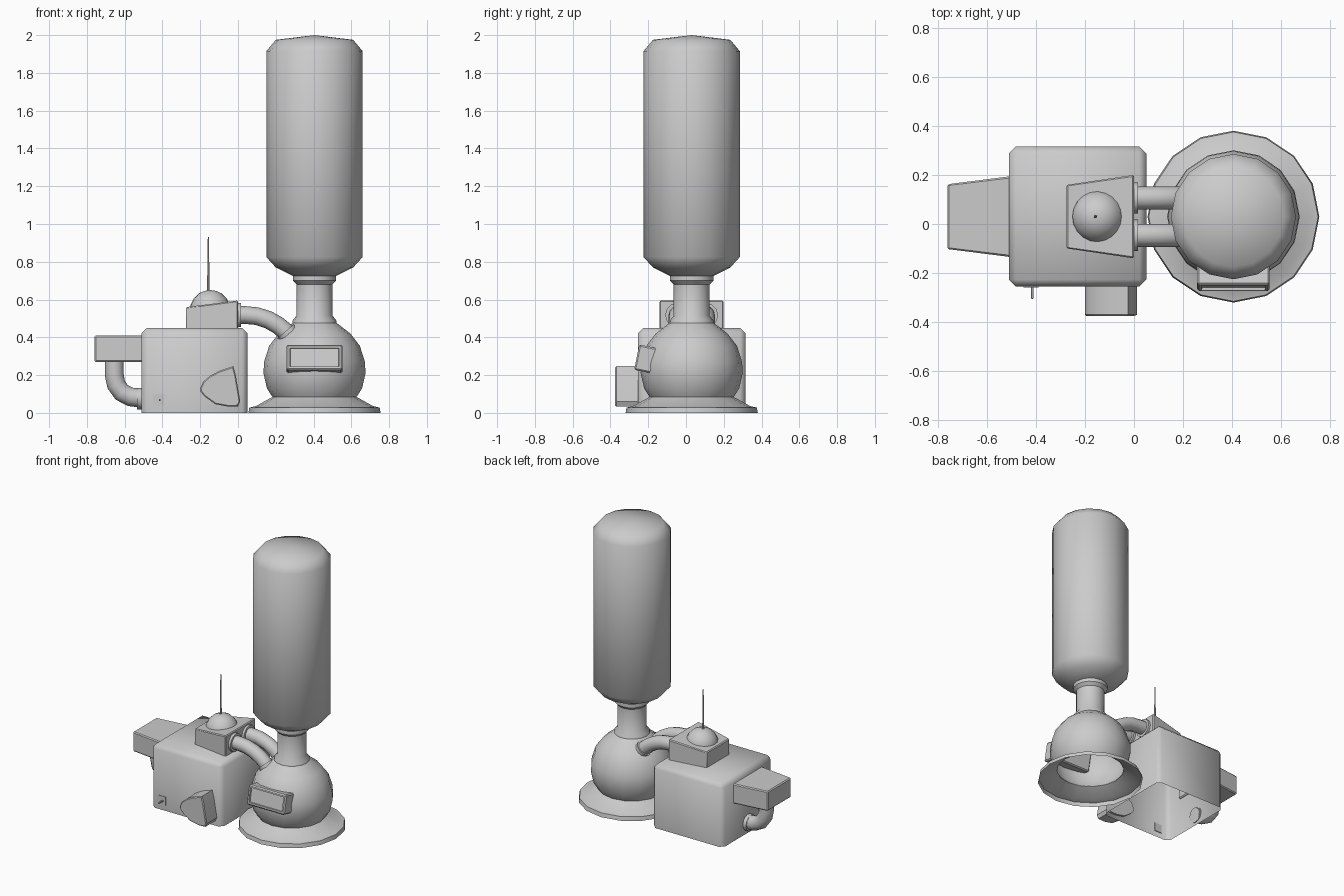
import bpy, bmesh, math
from mathutils import Vector, Matrix

cube = bpy.data.objects.get("Cube")
if cube:
    bpy.data.objects.remove(cube, do_unlink=True)

grey = bpy.data.materials.new("plain grey")
grey.use_nodes = True
GREY = (0.6, 0.6, 0.6, 1)
grey.diffuse_color = GREY
grey.node_tree.nodes["Principled BSDF"].inputs["Base Color"].default_value = GREY

CX, CY = 0.405, 0.03   # tank axis; CY is also the machine's centre line


def finish(name, bm, angle=40):
    """Turn a bmesh into a smooth-shaded object with the grey material."""
    bmesh.ops.recalc_face_normals(bm, faces=bm.faces)
    mesh = bpy.data.meshes.new(name)
    bm.to_mesh(mesh)
    bm.free()
    mesh.materials.append(grey)
    ob = bpy.data.objects.new(name, mesh)
    bpy.context.collection.objects.link(ob)
    bpy.ops.object.select_all(action='DESELECT')
    ob.select_set(True)
    bpy.context.view_layer.objects.active = ob
    bpy.ops.object.shade_smooth_by_angle(angle=math.radians(angle))
    return ob


def lathe(name, profile, x, y, sides=16, angle=40):
    """Revolve (radius, height) points around a vertical axis."""
    bm = bmesh.new()
    vs = [bm.verts.new((r, 0, z)) for r, z in profile]
    es = [bm.edges.new(pair) for pair in zip(vs, vs[1:])]
    bmesh.ops.spin(bm, geom=vs + es, cent=(0, 0, 0), axis=(0, 0, 1),
                   angle=math.tau, steps=sides, use_duplicate=False)
    bmesh.ops.remove_doubles(bm, verts=bm.verts, dist=0.0005)
    bmesh.ops.translate(bm, verts=bm.verts, vec=(x, y, 0))
    return finish(name, bm, angle)


def block(lo, hi, bevel=0.0):
    """Bevelled box as a bmesh."""
    bm = bmesh.new()
    bmesh.ops.create_cube(bm, size=1)
    for v in bm.verts:
        v.co = [(a + b) / 2 + c * (b - a) for a, b, c in zip(lo, hi, v.co)]
    if bevel:
        bmesh.ops.bevel(bm, geom=bm.edges[:], offset=bevel, segments=1, affect='EDGES')
    return bm


def tube(name, points, radius, sides=12):
    """Sweep a circle along points lying in the x-z plane."""
    bm = bmesh.new()
    pts = [Vector(p) for p in points]
    rings = []
    for i, p in enumerate(pts):
        t = (pts[min(i + 1, len(pts) - 1)] - pts[max(i - 1, 0)]).normalized()
        side = Vector((0, 1, 0))
        up = t.cross(side)
        rings.append([bm.verts.new(p + radius * (math.cos(a) * side + math.sin(a) * up))
                      for a in (math.tau * k / sides for k in range(sides))])
    for r1, r2 in zip(rings, rings[1:]):
        for k in range(sides):
            j = (k + 1) % sides
            bm.faces.new((r1[k], r1[j], r2[j], r2[k]))
    bm.faces.new(rings[0])
    bm.faces.new(rings[-1])
    return finish(name, bm, 45)


def path(points, y):
    return [(x, y, z) for x, z in points]


# Tall tank with chamfered shoulders
lathe("tank", [(0, 0.72), (0.115, 0.725), (0.205, 0.77), (0.255, 0.825), (0.255, 1.915),
               (0.205, 1.975), (0, 2.0)], CX, CY, angle=50)

# Neck with a collar at each end
lathe("neck", [(0.115, 0.73), (0.115, 0.70), (0.095, 0.68), (0.095, 0.515),
               (0.115, 0.49), (0.118, 0.465)], CX, CY)

# Hollow bulb, open below
lathe("bulb", [(0.222, 0.083), (0.252, 0.13), (0.27, 0.21), (0.267, 0.27), (0.24, 0.355),
               (0.19, 0.42), (0.115, 0.478)], CX, CY, angle=50)

# Flared foot, open below
lathe("flared_foot", [(0.35, 0.0), (0.345, 0.028), (0.31, 0.036), (0.222, 0.085)], CX, CY)

# Window box on the bulb, leaning back, with a recessed pane
bm = block((-0.148, -0.05, -0.068), (0.148, 0.07, 0.068), 0.008)
front = min(bm.faces, key=lambda f: f.calc_center_median().y)
bmesh.ops.inset_region(bm, faces=[front], thickness=0.014)
bmesh.ops.inset_region(bm, faces=[front], thickness=0.003, depth=-0.012)
bm.transform(Matrix.Translation((CX, -0.212, 0.285)) @ Matrix.Rotation(-0.2, 4, 'X'))
finish("window_box", bm, 30)

# Machine body: chamfered shell, open below
bm = block((-0.51, -0.255, -0.1), (0.05, 0.315, 0.45), 0.028)
bmesh.ops.bisect_plane(bm, geom=bm.verts[:] + bm.edges[:] + bm.faces[:],
                       plane_co=(0, 0, 0), plane_no=(0, 0, 1), clear_inner=True)
finish("machine_body", bm, 50)

# Side hopper, narrowing outwards
bm = block((-0.76, -0.135, 0.27), (-0.50, 0.195, 0.41), 0.007)
for v in bm.verts:
    v.co.y = CY + (v.co.y - CY) * (0.8 + 0.2 * (v.co.x + 0.76) / 0.26)
finish("side_hopper", bm, 30)

# Control head: widens and rises towards the tank
bm = block((-0.275, -0.14, 0.43), (0.0, 0.2, 0.595), 0.006)
for v in bm.verts:
    t = (v.co.x + 0.275) / 0.275
    v.co.y = CY + (v.co.y - CY) * (0.76 + 0.24 * t)
    if v.co.z > 0.5:
        v.co.z -= 0.035 * (1 - t)
finish("control_head", bm, 30)

# Dome and antenna
lathe("dome", [(0.105, 0.555), (0.103, 0.575), (0.088, 0.605), (0.06, 0.633),
               (0.03, 0.646), (0, 0.65)], -0.147, CY, sides=20, angle=60)
lathe("antenna", [(0.007, 0.64), (0.003, 0.93), (0, 0.932)], -0.157, CY, sides=8)

# Twin hoses from control head to bulb, with collars
hose = [(-0.02, 0.518), (0.04, 0.518), (0.1, 0.512), (0.16, 0.493), (0.21, 0.465),
        (0.25, 0.433), (0.29, 0.39)]
for label, y in (("left", CY + 0.076), ("right", CY - 0.076)):
    tube(label + "_hose", path(hose, y), 0.047)
    tube(label + "_hose_head_collar", path([(-0.01, 0.518), (0.016, 0.518)], y), 0.064)
    tube(label + "_hose_bulb_collar", path([(0.252, 0.432), (0.272, 0.409)], y), 0.057)

# Drain pipe from hopper to body, with collar
drain = [(-0.655, 0.285), (-0.655, 0.20), (-0.645, 0.15), (-0.615, 0.108),
         (-0.57, 0.085), (-0.50, 0.076)]
tube("drain_pipe", path(drain, CY), 0.05)
tube("drain_collar", path([(-0.535, 0.076), (-0.505, 0.076)], CY), 0.057)

# Outlet chute on the front: extruded rounded outline
outline = [(-0.2, 0.13), (-0.185, 0.165), (-0.15, 0.195), (-0.1, 0.222), (-0.025, 0.247),
           (-0.012, 0.2), (0.012, 0.06), (0.0, 0.035), (-0.05, 0.033), (-0.12, 0.046),
           (-0.175, 0.085), (-0.197, 0.11)]
bm = bmesh.new()
face = bm.faces.new([bm.verts.new((x, -0.24, z)) for x, z in outline])
ext = bmesh.ops.extrude_face_region(bm, geom=[face])
tip = [v for v in ext["geom"] if isinstance(v, bmesh.types.BMVert)]
bmesh.ops.translate(bm, verts=tip, vec=(0, -0.135, 0))
rim = [e for e in bm.edges if all(v in tip for v in e.verts)]
bmesh.ops.bevel(bm, geom=rim, offset=0.006, segments=1, affect='EDGES')
finish("outlet_chute", bm, 35)

# Switch plate and lever
finish("switch_plate", block((-0.45, -0.259, 0.04), (-0.39, -0.25, 0.1)))
finish("switch_lever", block((-0.419, -0.305, 0.063), (-0.409, -0.25, 0.073), 0.002))
